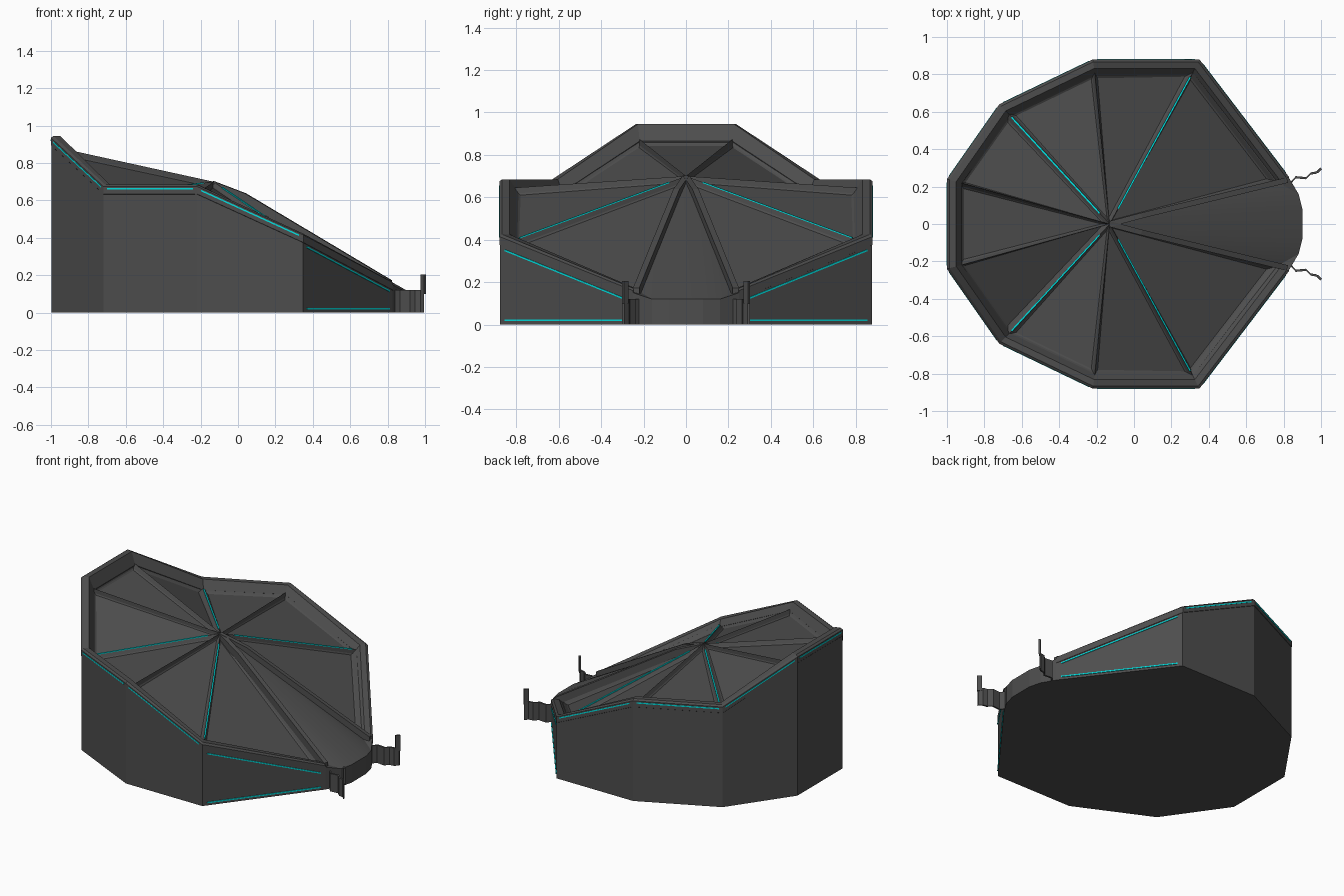
import bpy, bmesh
from mathutils import Vector

if "Cube" in bpy.data.objects:
    bpy.data.objects.remove(bpy.data.objects["Cube"])


def material(name, colour):
    m = bpy.data.materials.new(name)
    m.use_nodes = True
    m.diffuse_color = colour
    m.node_tree.nodes["Principled BSDF"].inputs["Base Color"].default_value = colour
    return m


GREY = material("dark_grey", (0.075, 0.075, 0.075, 1))
CYAN = material("cyan", (0, 0.75, 0.75, 1))


def finish(bm, name, mat):
    bmesh.ops.recalc_face_normals(bm, faces=bm.faces)
    me = bpy.data.meshes.new(name)
    bm.to_mesh(me)
    bm.free()
    me.materials.append(mat)
    ob = bpy.data.objects.new(name, me)
    bpy.context.collection.objects.link(ob)
    return ob


def sweep(name, sections, mat):
    """Skin a list of equal cross-sections and cap both ends."""
    bm = bmesh.new()
    rows = [[bm.verts.new(p) for p in s] for s in sections]
    n = len(rows[0])
    for a, b in zip(rows, rows[1:]):
        for i in range(n):
            j = (i + 1) % n
            bm.faces.new((a[i], a[j], b[j], b[i]))
    bm.faces.new(rows[0])
    bm.faces.new(rows[-1])
    return finish(bm, name, mat)


def bar(name, path, width, up, down, mat):
    """Bar along a path, with a level rectangular section."""
    d = Vector(path[-1]) - Vector(path[0])
    side = Vector((-d.y, d.x, 0)).normalized() * width / 2
    high, low = Vector((0, 0, up)), Vector((0, 0, -down))
    return sweep(name, [[Vector(p) + side + high, Vector(p) - side + high,
                         Vector(p) - side + low, Vector(p) + side + low]
                        for p in path], mat)


# Outline corners: x, y, rim height, drop from rim to rib end
HALF = [(0.83, 0.25, 0.17, 0.01), (0.35, 0.88, 0.425, 0.025),
        (-0.22, 0.88, 0.685, 0.04), (-0.72, 0.64, 0.685, 0.05),
        (-1, 0.24, 0.945, 0.07)]
CORNERS = HALF + [(x, -y, z, d) for x, y, z, d in reversed(HALF)]
TONGUE = [(0.88, -0.16), (0.9, -0.08), (0.9, 0.08), (0.88, 0.16)]
LIP = 0.12
CENTRE = Vector((-0.1, 0, 0))
HUB = Vector((-0.13, 0, 0.7))


def at(corner, scale, z):
    p = CENTRE + (Vector((corner[0], corner[1], 0)) - CENTRE) * scale
    return Vector((p.x, p.y, z))


def rib_end(c):
    return at(c, 0.92, c[2] - c[3])


# Body: floor, walls, recessed fan panels and front ramp
bm = bmesh.new()
floor = [bm.verts.new(at(c, 0.997, 0)) for c in CORNERS]
wall = [bm.verts.new(at(c, 0.997, c[2] - 0.02)) for c in CORNERS]
ring = [bm.verts.new(rib_end(c)) for c in CORNERS]
toe = [bm.verts.new((x, y, 0)) for x, y in TONGUE]
lip = [bm.verts.new((x, y, LIP)) for x, y in TONGUE]
hub = bm.verts.new(HUB)
bm.faces.new(floor + toe)
panels = []
for i in range(len(CORNERS) - 1):
    bm.faces.new((floor[i], floor[i + 1], wall[i + 1], wall[i]))
    bm.faces.new((wall[i], wall[i + 1], ring[i + 1], ring[i]))
    panels.append(bm.faces.new((ring[i], ring[i + 1], hub)))
low = [floor[-1]] + toe + [floor[0]]
high = [wall[-1]] + lip + [wall[0]]
top = [ring[-1]] + lip + [ring[0]]
for i in range(len(low) - 1):
    bm.faces.new((low[i], low[i + 1], high[i + 1], high[i]))
    ramp = bm.faces.new((top[i], top[i + 1], hub))
    ramp.smooth = True
bm.faces.new((ring[-1], wall[-1], lip[0]))
bm.faces.new((ring[0], lip[-1], wall[0]))
bmesh.ops.recalc_face_normals(bm, faces=bm.faces)
bmesh.ops.inset_individual(bm, faces=panels, thickness=0.025, depth=-0.022)
bmesh.ops.inset_individual(bm, faces=panels, thickness=0.015, depth=-0.006)
finish(bm, "body", GREY)

# Raised rim, open at the ramp
sweep("rim", [[at(c, 1, c[2] - 0.05), at(c, 1, c[2] - 0.01), at(c, 0.985, c[2]),
               at(c, 0.945, c[2]), at(c, 0.91, c[2] - c[3] - 0.01),
               at(c, 0.93, c[2] - c[3] - 0.05)] for c in CORNERS], GREY)

# Light strips below the rim
for i, (a, b) in enumerate(zip(CORNERS, CORNERS[1:])):
    front = i in (0, len(CORNERS) - 2)
    drop = 0.065 if front else 0.022
    p, q = at(a, 0.999, a[2] - drop), at(b, 0.999, b[2] - drop)
    bar("rim_light", [p.lerp(q, 0.04), p.lerp(q, 0.96)], 0.006, 0.004, 0.004, CYAN)
    if front:
        p, q = at(a, 0.999, 0.02), at(b, 0.999, 0.02)
        bar("floor_light", [p.lerp(q, 0.04), p.lerp(q, 0.96)],
            0.006, 0.004, 0.004, CYAN)

# Light strips along four ribs
for i in (1, 3, 6, 8):
    end = rib_end(CORNERS[i])
    bar("rib_light", [HUB.lerp(end, 0.1), HUB.lerp(end, 0.97)],
        0.009, 0.003, 0.003, CYAN)

# Ramp ribs and springy front clips
CLIP = [(0.8, 0.25), (0.84, 0.222), (0.865, 0.25), (0.92, 0.245),
        (0.945, 0.27), (0.975, 0.275), (0.995, 0.295)]
for s, label in ((1, "left"), (-1, "right")):
    bar(label + "_ramp_rib", [HUB, (0.04, s * 0.045, 0.635), (0.82, s * 0.235, 0.17)],
        0.03, 0.003, 0.05, GREY)
    sweep(label + "_clip", [[(x, s * (y - 0.006), 0), (x, s * (y + 0.006), 0),
                             (x, s * (y + 0.006), LIP), (x, s * (y - 0.006), LIP)]
                            for x, y in CLIP], GREY)
    bar(label + "_clip_tab", [(0.98, s * 0.275, LIP), (1, s * 0.297, LIP)],
        0.012, 0.085, 0.02, GREY)
